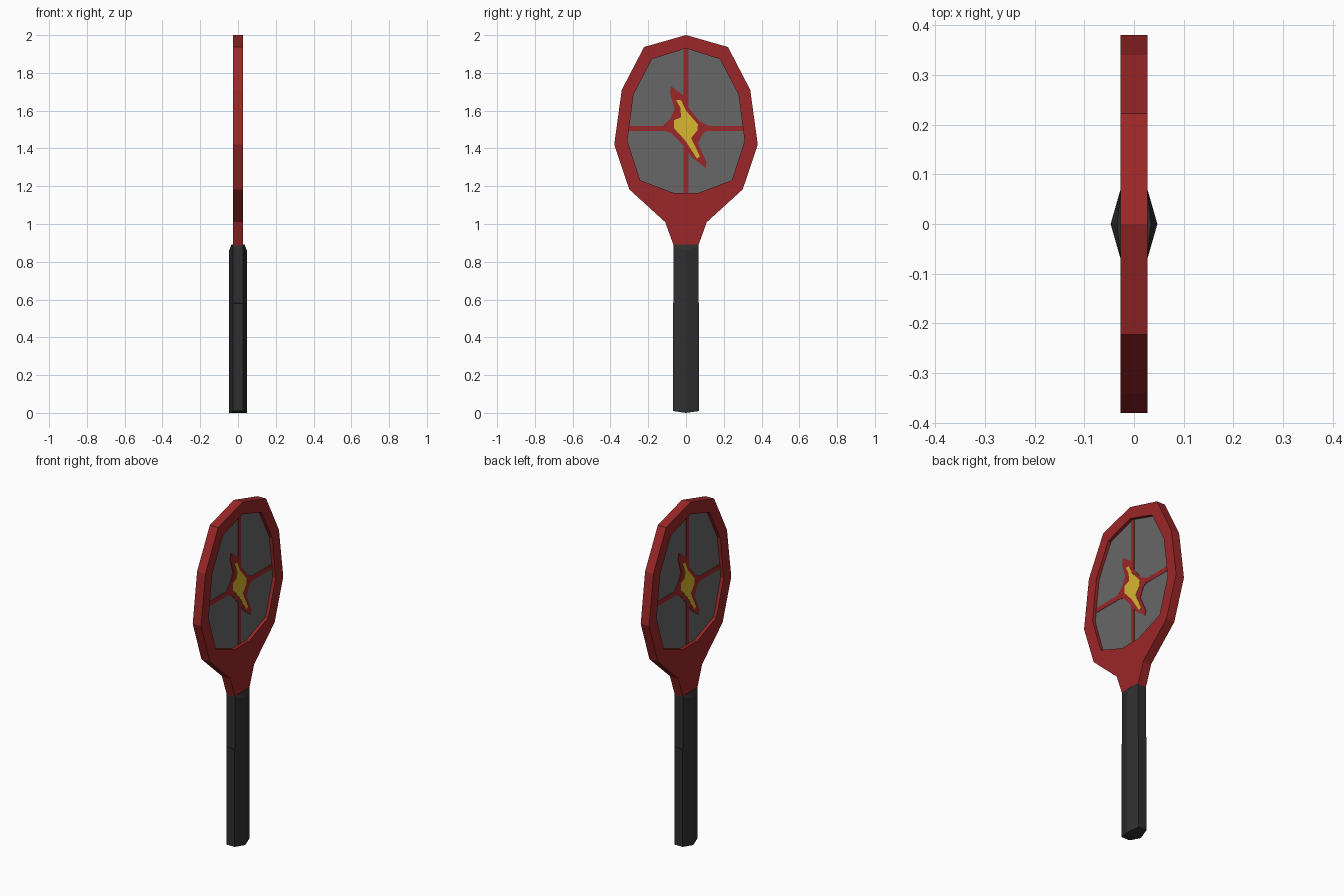
import bpy, bmesh

if "Cube" in bpy.data.objects:
    bpy.data.objects.remove(bpy.data.objects["Cube"])


def material(name, rgb):
    m = bpy.data.materials.new(name)
    m.diffuse_color = (*rgb, 1)
    m.use_nodes = True
    m.node_tree.nodes["Principled BSDF"].inputs["Base Color"].default_value = m.diffuse_color
    return m


RED = material("red", (0.33, 0.020, 0.021))
GREY = material("mesh grey", (0.135, 0.135, 0.135))
DARK = material("grip black", (0.028, 0.028, 0.029))
YELLOW = material("yellow", (0.68, 0.47, 0.03))


def finish(name, bm, mat):
    bmesh.ops.recalc_face_normals(bm, faces=bm.faces)
    me = bpy.data.meshes.new(name)
    bm.to_mesh(me)
    bm.free()
    me.materials.append(mat)
    ob = bpy.data.objects.new(name, me)
    bpy.context.collection.objects.link(ob)
    return ob


def plate(name, pts, x0, x1, mat):
    """Closed (y, z) outline given thickness along x."""
    bm = bmesh.new()
    a = [bm.verts.new((x0, y, z)) for y, z in pts]
    b = [bm.verts.new((x1, y, z)) for y, z in pts]
    bm.faces.new(a)
    bm.faces.new(b)
    n = len(pts)
    for i in range(n):
        j = (i + 1) % n
        bm.faces.new((a[i], a[j], b[j], b[i]))
    return finish(name, bm, mat)


def mirrored(half):
    """Right half from the top down -> closed loop."""
    return half + [(-y, z) for y, z in reversed(half) if y > 0]


# Head frame: paired outer and inner loops plus the neck
T = 0.027
outer = mirrored([(0, 2.0), (.222, 1.937), (.34, 1.71), (.38, 1.42), (.30, 1.183), (.11, 1.01)])
inner = mirrored([(0, 1.93), (.18, 1.873), (.278, 1.685), (.31, 1.44), (.243, 1.232), (.067, 1.165)])
neck = [(.065, .885), (-.065, .885)]
bm = bmesh.new()
O, I, N = [[[bm.verts.new((x, y, z)) for y, z in loop] for x in (-T, T)]
           for loop in (outer, inner, neck)]
n = len(outer)
for i in range(n):
    j = (i + 1) % n
    for s in (0, 1):
        bm.faces.new((O[s][i], O[s][j], I[s][j], I[s][i]))
    bm.faces.new((I[0][i], I[0][j], I[1][j], I[1][i]))
    if i != 5:
        bm.faces.new((O[0][i], O[0][j], O[1][j], O[1][i]))
for s in (0, 1):
    bm.faces.new((O[s][5], O[s][6], N[s][1], N[s][0]))
bm.faces.new((O[0][5], N[0][0], N[1][0], O[1][5]))
bm.faces.new((O[0][6], N[0][1], N[1][1], O[1][6]))
bm.faces.new((N[0][0], N[0][1], N[1][1], N[1][0]))
finish("head_frame", bm, RED)

# Recessed string panel
plate("string_panel", inner, -0.008, 0.008, GREY)

# Handle: six-sided rings (z at flats, z at ridges, half width, ridge x)
bm = bmesh.new()
rings = []
for zf, zr, w, r in [(.01, 0, .070, .047), (.58, .58, .069, .047),
                     (.581, .581, .066, .047), (.885, .86, .066, .047), (.892, .892, .065, .034)]:
    rings.append([bm.verts.new(p) for p in (
        (r, 0, zr), (T, w, zf), (-T, w, zf), (-r, 0, zr), (-T, -w, zf), (T, -w, zf))])
for a, b in zip(rings, rings[1:]):
    for i in range(6):
        j = (i + 1) % 6
        bm.faces.new((a[i], a[j], b[j], b[i]))
for ring in (rings[0], rings[-1]):
    bm.faces.new((ring[0], ring[1], ring[2], ring[3]))
    bm.faces.new((ring[3], ring[4], ring[5], ring[0]))
finish("handle", bm, DARK)

# Painted emblem, repeated on both sides by a half turn about z
border = [(-.08, 1.73), (-.005, 1.675), (.01, 1.62), (.07, 1.545), (.12, 1.52), (.12, 1.495),
          (.09, 1.48), (.063, 1.425), (.108, 1.33), (.105, 1.295), (.03, 1.355), (-.016, 1.417),
          (-.075, 1.48), (-.12, 1.495), (-.12, 1.525), (-.085, 1.555), (-.06, 1.61), (-.085, 1.69)]
bolt = [(-.053, 1.657), (-.026, 1.655), (0, 1.60), (.063, 1.528), (.06, 1.495), (.027, 1.455),
        (.074, 1.358), (.058, 1.346), (-.005, 1.443), (-.064, 1.507), (-.063, 1.55),
        (-.026, 1.565), (-.03, 1.616)]
for side, s in (("right", 1), ("left", -1)):
    def turn(pts):
        return [(s * y, z) for y, z in pts]
    plate("cross_bar_" + side, [(-.305, 1.492), (.305, 1.492), (.305, 1.52), (-.305, 1.52)],
          s * .006, s * .0100, RED)
    plate("upright_bar_" + side, [(-.012, 1.16), (.012, 1.16), (.012, 1.93), (-.012, 1.93)],
          s * .006, s * .0104, RED)
    plate("bolt_border_" + side, turn(border), s * .006, s * .0110, RED)
    plate("bolt_" + side, turn(bolt), s * .007, s * .0125, YELLOW)
